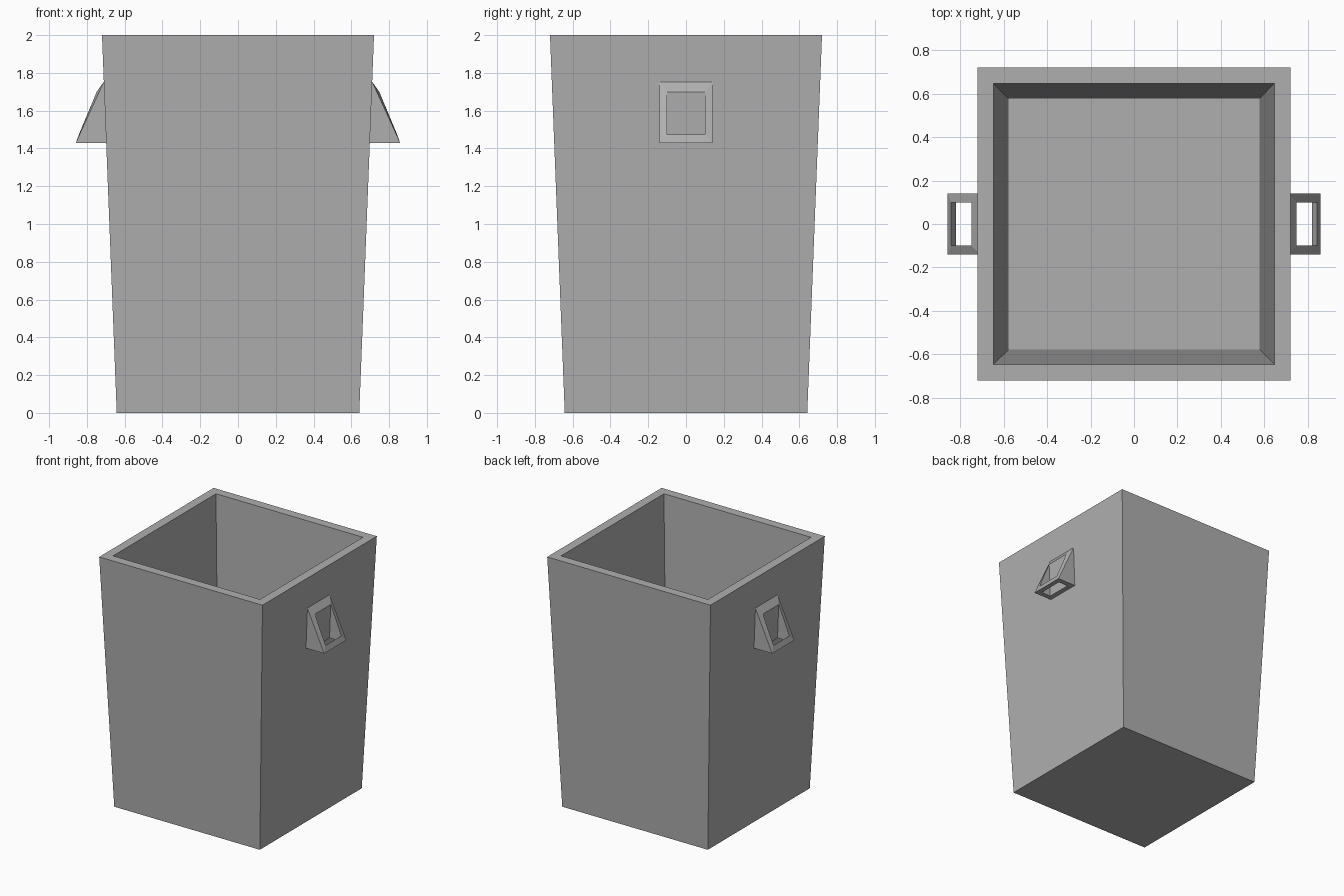
import bpy
import bmesh

if "Cube" in bpy.data.objects:
    bpy.data.objects.remove(bpy.data.objects["Cube"])

# Dark grey for the whole bin
GREY = bpy.data.materials.new("dark_grey")
GREY.diffuse_color = (0.43, 0.43, 0.43, 1)
GREY.use_nodes = True
GREY.node_tree.nodes["Principled BSDF"].inputs["Base Color"].default_value = GREY.diffuse_color


def make_object(name, bm):
    bmesh.ops.remove_doubles(bm, verts=bm.verts[:], dist=0.0005)
    bmesh.ops.recalc_face_normals(bm, faces=bm.faces[:])
    mesh = bpy.data.meshes.new(name)
    bm.to_mesh(mesh)
    bm.free()
    mesh.materials.append(GREY)
    obj = bpy.data.objects.new(name, mesh)
    bpy.context.collection.objects.link(obj)
    return obj


def loft(rings, closed):
    """Skin successive four-point rings; either cap the ends or join them."""
    bm = bmesh.new()
    loops = [[bm.verts.new(p) for p in ring] for ring in rings]
    pairs = list(zip(loops, loops[1:]))
    if closed:
        pairs.append((loops[-1], loops[0]))
    for a, b in pairs:
        for i in range(4):
            j = (i + 1) % 4
            bm.faces.new((a[i], a[j], b[j], b[i]))
    if not closed:
        bm.faces.new(loops[0])
        bm.faces.new(loops[-1])
    return bm


def square(half, z):
    return [(-half, -half, z), (half, -half, z), (half, half, z), (-half, half, z)]


def frame(outer, inner, half_y, side):
    """Rectangle spanned between two (x, z) edges."""
    (xo, zo), (xi, zi) = outer, inner
    return [(side * xo, -half_y, zo), (side * xo, half_y, zo),
            (side * xi, half_y, zi), (side * xi, -half_y, zi)]


# Tapered bin: outside wall, rim, inside wall and floor
make_object("bin_body", loft([square(0.642, 0), square(0.72, 2),
                              square(0.648, 2), square(0.578, 0.08)], False))

# Wedge handles with an opening from the sloped face through the underside
for name, side in (("right_handle", 1), ("left_handle", -1)):
    rings = [
        frame((0.858, 1.43), (0.697, 1.43), 0.14, side),   # underside outline
        frame((0.82, 1.43), (0.737, 1.43), 0.10, side),    # underside opening
        frame((0.842, 1.475), (0.748, 1.70), 0.10, side),  # sloped opening
        frame((0.858, 1.43), (0.709, 1.755), 0.14, side),  # sloped outline
    ]
    make_object(name, loft(rings, True))
